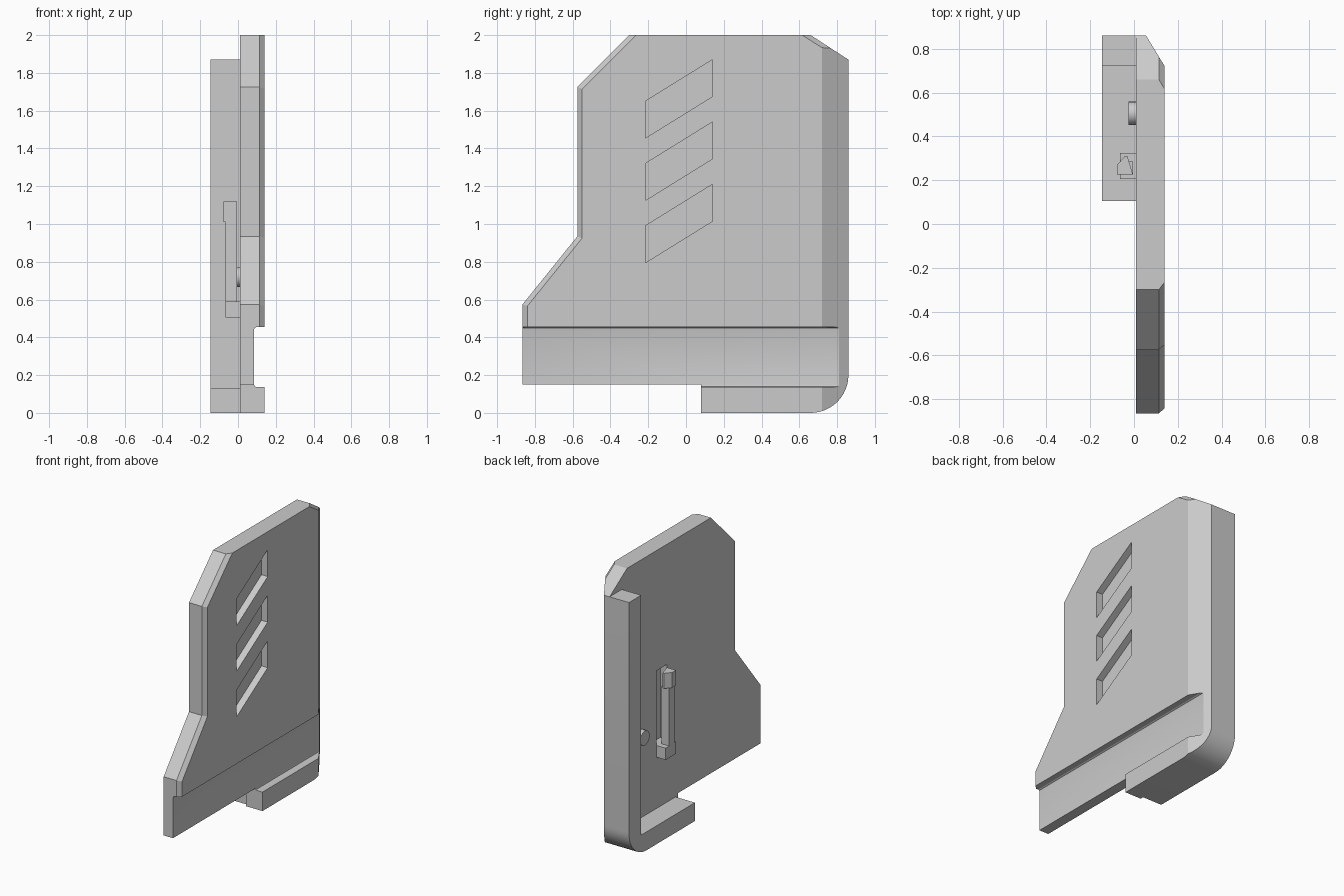
import bpy, bmesh, math
from mathutils import Vector

if "Cube" in bpy.data.objects:
    bpy.data.objects.remove(bpy.data.objects["Cube"], do_unlink=True)

grey = bpy.data.materials.new("plain grey")
grey.use_nodes = True
grey.diffuse_color = (0.6, 0.6, 0.6, 1)
grey.node_tree.nodes["Principled BSDF"].inputs["Base Color"].default_value = (0.6, 0.6, 0.6, 1)


def loft(name, sections, place):
    """Join matching outlines, given as (position, points), into a closed solid."""
    bm = bmesh.new()
    rings = [[bm.verts.new(place(p, a, b)) for a, b in pts] for p, pts in sections]
    for low, high in zip(rings, rings[1:]):
        for i in range(len(low)):
            j = (i + 1) % len(low)
            bm.faces.new((low[i], low[j], high[j], high[i]))
    bm.faces.new(rings[0])
    bm.faces.new(rings[-1])
    bmesh.ops.recalc_face_normals(bm, faces=bm.faces)
    mesh = bpy.data.meshes.new(name)
    bm.to_mesh(mesh)
    bm.free()
    mesh.materials.append(grey)
    obj = bpy.data.objects.new(name, mesh)
    bpy.context.collection.objects.link(obj)
    return obj


def along_x(p, a, b):
    return Vector((p, a, b))


def along_y(p, a, b):
    return Vector((a, p, b))


def along_z(p, a, b):
    return Vector((a, b, p))


def prism(name, pts, lo, hi, place):
    return loft(name, [(lo, pts), (hi, pts)], place)


def rect(a0, a1, b0, b1):
    return [(a0, b0), (a1, b0), (a1, b1), (a0, b1)]


def cut(target, cutter):
    mod = target.modifiers.new("cut", "BOOLEAN")
    mod.operation, mod.solver, mod.object = "DIFFERENCE", "EXACT", cutter
    bpy.context.view_layer.objects.active = target
    bpy.ops.object.modifier_apply(modifier=mod.name)
    bpy.data.objects.remove(cutter, do_unlink=True)


def smooth(obj):
    bpy.ops.object.select_all(action="DESELECT")
    obj.select_set(True)
    bpy.context.view_layer.objects.active = obj
    bpy.ops.object.shade_smooth_by_angle(angle=math.radians(25))


# Rounded lower back corner shared by the plate and the flange
arc = [(0.66 + 0.2 * math.sin(t), 0.2 - 0.2 * math.cos(t))
       for t in (math.pi / 2 * i / 12 for i in range(13))]

# Side plate with bevelled front edges
base = [(-0.865, 0.15), (0.08, 0.15), (0.08, 0)] + arc
inner = base + [(0.86, 1.87), (0.66, 2), (-0.3, 2), (-0.575, 1.725),
                (-0.575, 0.935), (-0.865, 0.575)]
outer = [(-0.84, 0.15)] + base[1:] + [(0.86, 1.845), (0.615, 2), (-0.265, 2),
                                      (-0.55, 1.715), (-0.55, 0.925), (-0.84, 0.565)]
plate = loft("side_plate", [(0.01, inner), (0.113, inner), (0.14, outer)], along_x)

# Sloped back edge
cut(plate, prism("back_edge_cutter", [(0.055, 0.86), (0.14, 0.72), (0.225, 0.58),
                                      (0.4, 0.58), (0.4, 1), (-0.03, 1)],
                 -0.1, 2.1, along_z))

# Long groove across the outside
cut(plate, prism("groove_cutter", [(0.3, 0.455), (0.097, 0.455), (0.088, 0.45), (0.085, 0.44),
                                   (0.085, 0.15), (0.088, 0.141), (0.097, 0.137), (0.3, 0.137)],
                 -1, 1, along_y))

# Three slanted vent recesses
for i in range(3):
    d = 0.33 * i
    cut(plate, prism("vent_cutter", [(-0.215, 1.455 - d), (0.14, 1.675 - d),
                                     (0.14, 1.87 - d), (-0.215, 1.65 - d)],
                     0.09, 0.3, along_x))

# Pocket behind the latch
cut(plate, prism("pocket_cutter", rect(0.205, 0.325, 0.505, 1.13), -0.1, 0.06, along_x))
smooth(plate)

# Back flange and bottom lip in one bent strip
flange = prism("flange_and_lip", [(0.105, 0)] + arc + [(0.86, 1.87), (0.72, 1.87),
                                                      (0.72, 0.133), (0.105, 0.133)],
               -0.145, 0.01, along_x)
smooth(flange)

# Latch: foot, spring bar and hooked head
prism("latch_foot", rect(0.205, 0.325, 0.505, 0.59), -0.065, 0.06, along_x)
prism("latch_bar", rect(-0.065, -0.005, 0.225, 0.285), 0.59, 1.01, along_z)
prism("latch_head", [(-0.077, 0.225), (-0.005, 0.225), (-0.03, 0.31),
                     (-0.042, 0.31), (-0.077, 0.27)], 1.01, 1.12, along_z)

# Round stop peg
peg = prism("stop_peg", [(0.505 + 0.053 * math.cos(math.tau * i / 24),
                          0.72 + 0.053 * math.sin(math.tau * i / 24)) for i in range(24)],
            -0.025, 0.011, along_x)
smooth(peg)
